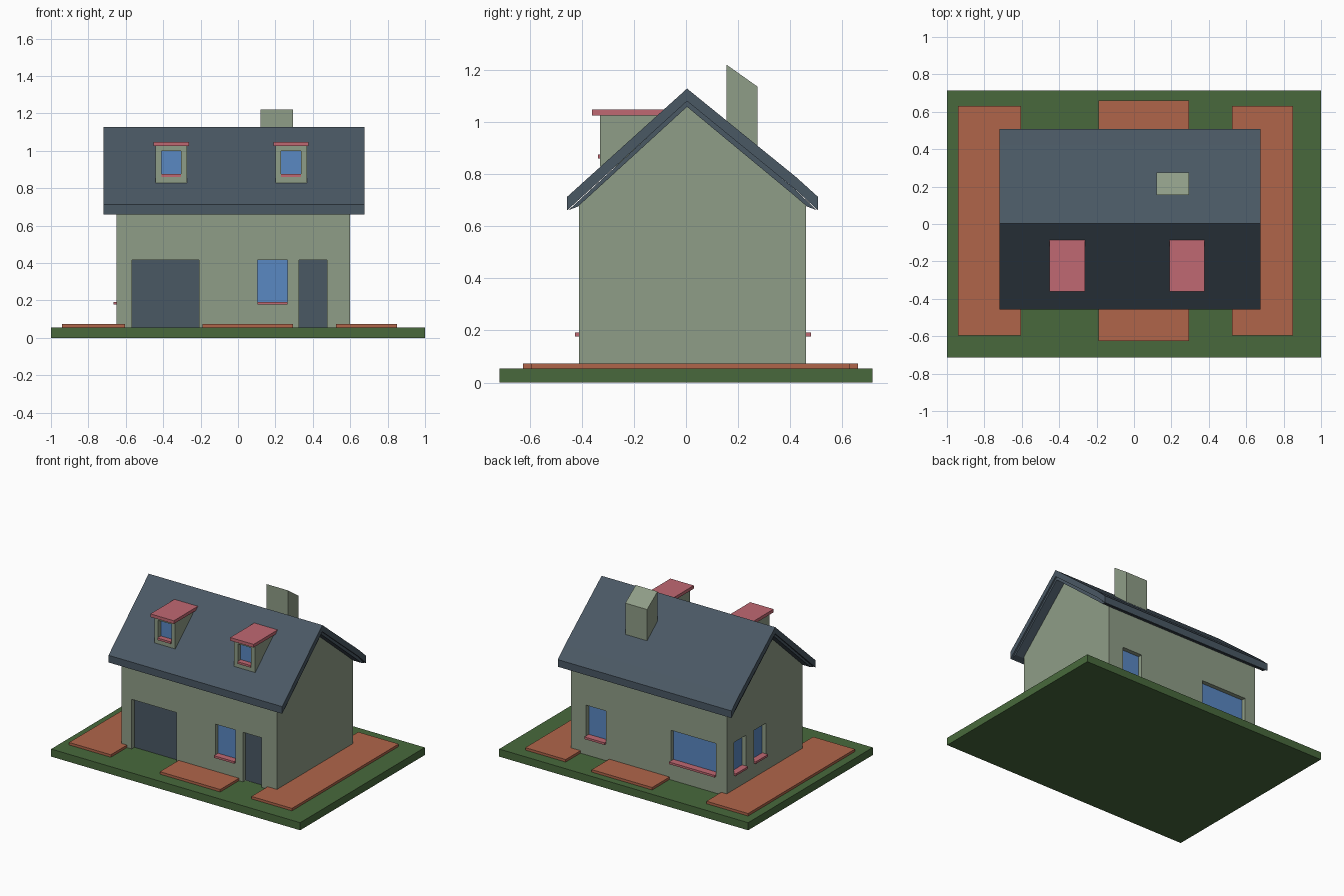
import bpy, bmesh

if "Cube" in bpy.data.objects:
    bpy.data.objects.remove(bpy.data.objects["Cube"])


def material(name, hex_code):
    rgb = [int(hex_code[i:i + 2], 16) / 255 for i in (0, 2, 4)]
    lin = [c / 12.92 if c <= 0.04045 else ((c + 0.055) / 1.055) ** 2.4 for c in rgb]
    m = bpy.data.materials.new(name)
    m.diffuse_color = (*lin, 1)
    m.use_nodes = True
    m.node_tree.nodes["Principled BSDF"].inputs["Base Color"].default_value = m.diffuse_color
    return m


GRASS = material("grass green", "48693C")
PAVING = material("terracotta", "B0654A")
WALL = material("sage wall", "8F9D87")
SLATE = material("slate blue", "4A5864")
GLASS = material("window blue", "5A88C2")
PINK = material("pink trim", "C06872")


def prism(name, profile, x0, x1, mat):
    """Extrude a (y, z) profile along x."""
    bm = bmesh.new()
    face = bm.faces.new([bm.verts.new((x0, y, z)) for y, z in profile])
    ext = bmesh.ops.extrude_face_region(bm, geom=[face])["geom"]
    bmesh.ops.translate(bm, vec=(x1 - x0, 0, 0),
                        verts=[v for v in ext if isinstance(v, bmesh.types.BMVert)])
    bmesh.ops.recalc_face_normals(bm, faces=bm.faces)
    me = bpy.data.meshes.new(name)
    bm.to_mesh(me)
    bm.free()
    me.materials.append(mat)
    ob = bpy.data.objects.new(name, me)
    bpy.context.collection.objects.link(ob)
    return ob


def box(name, x, y, z, mat):
    return prism(name, [(y[0], z[0]), (y[1], z[0]), (y[1], z[1]), (y[0], z[1])], *x, mat)


DEPTH = 0.035


def opening(body, name, side, wall, span, z, fill, sill=0.0):
    """Cut a recess into body, fill its back with a thin plate, add a sill."""
    out = 1 if side == "back" else -1

    def part(pname, a, b, zz, mat):
        across = sorted((wall + out * a, wall + out * b))
        if side == "left":
            return box(pname, across, span, zz, mat)
        return box(pname, span, across, zz, mat)

    cutter = part(name + "_cutter", -DEPTH, 0.05, z, WALL)
    mod = body.modifiers.new("recess", 'BOOLEAN')
    mod.object = cutter
    mod.solver = 'EXACT'
    cutter.hide_render = True
    cutter.hide_viewport = True
    part(name, -DEPTH - 0.004, -DEPTH + 0.004, z, fill)
    if sill:
        part(name + "_sill", -DEPTH, sill, (z[0], z[0] + 0.015), PINK)


# Lawn and paving
box("lawn", (-1, 1), (-0.715, 0.715), (0, 0.055), GRASS)
for i, (x, y) in enumerate([((-0.94, -0.605), (-0.595, 0.63)),
                            ((0.525, 0.85), (-0.595, 0.63)),
                            ((-0.19, 0.295), (-0.625, 0.66))]):
    box(f"paving_{i}", x, y, (0.05, 0.073), PAVING)

# House body with its gables
body = prism("house_walls", [(-0.41, 0.05), (0.46, 0.05), (0.46, 0.69), (0.42, 0.74),
                             (0.004, 1.07), (-0.41, 0.69)], -0.65, 0.60, WALL)

# Doors and windows
WIN_Z = (0.177, 0.415)
opening(body, "garage_door", "front", -0.41, (-0.567, -0.208), (0.055, 0.415), SLATE)
opening(body, "front_door", "front", -0.41, (0.327, 0.475), (0.055, 0.415), SLATE)
opening(body, "front_window", "front", -0.41, (0.105, 0.265), WIN_Z, GLASS, 0.016)
opening(body, "back_window_small", "back", 0.46, (0.32, 0.48), WIN_Z, GLASS, 0.02)
opening(body, "back_window_wide", "back", 0.46, (-0.565, -0.2), WIN_Z, GLASS, 0.02)
for i, y in enumerate([(0.24, 0.38), (0.01, 0.15)]):
    opening(body, f"left_window_{i}", "left", -0.65, y, WIN_Z, GLASS, 0.016)

# Roof with a slight break in the back slope, and its thin lining
outer = [(-0.457, 0.712), (0.004, 1.128), (0.423, 0.788), (0.507, 0.712)]
inner = [(0.507, 0.66), (0.423, 0.738), (0.004, 1.08), (-0.457, 0.66)]
prism("roof", outer + inner, -0.72, 0.675, SLATE)
lining = [(-0.45, 0.662), (0.004, 1.082), (0.42, 0.74), (0.5, 0.662)]
prism("roof_lining", lining + [(0.465, 0.675), (0.41, 0.722), (0.004, 1.058), (-0.415, 0.675)],
      -0.71, 0.665, SLATE)

# Chimney with a sloping top
prism("chimney", [(0.155, 0.9), (0.275, 0.82), (0.275, 1.135), (0.155, 1.22)],
      0.12, 0.295, WALL)

# Dormers
for i, cx in enumerate([-0.357, 0.284]):
    dormer = box(f"dormer_{i}", (cx - 0.084, cx + 0.084), (-0.33, -0.1), (0.829, 1.03), WALL)
    opening(dormer, f"dormer_window_{i}", "front", -0.33, (cx - 0.053, cx + 0.053),
            (0.86, 1.0), GLASS, 0.008)
    box(f"dormer_roof_{i}", (cx - 0.094, cx + 0.094), (-0.361, -0.08), (1.025, 1.048), PINK)
